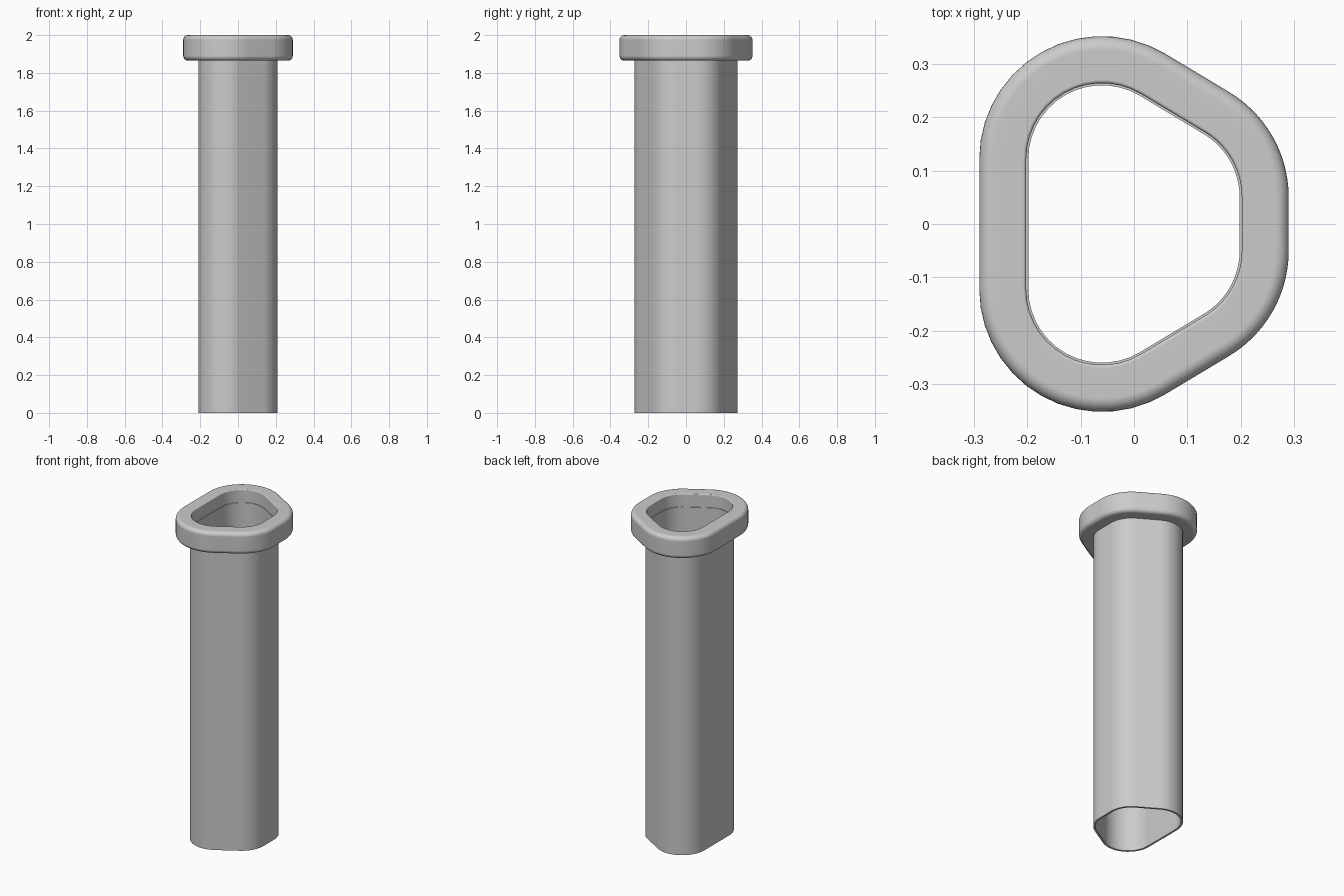
import bpy, bmesh, math

old = bpy.data.objects.get("Cube")
if old:
    bpy.data.objects.remove(old, do_unlink=True)

# Single grey material
grey = bpy.data.materials.new("plain_grey")
grey.use_nodes = True
colour = (0.6, 0.6, 0.6, 1)
grey.diffuse_color = colour
grey.node_tree.nodes["Principled BSDF"].inputs["Base Color"].default_value = colour

WIDE = (-0.06, 0.122)    # corner centres of the rounded trapezoid
NARROW = (0.06, 0.05)
SLANT = math.atan2(NARROW[0] - WIDE[0], WIDE[1] - NARROW[1])
STEPS = 14


def outline(radius):
    """Rounded trapezoid at the given distance from its corner centres."""
    half = []
    for (cx, cy), start, end in ((NARROW, 0, SLANT), (WIDE, SLANT, math.pi)):
        for i in range(STEPS + 1):
            a = start + (end - start) * i / STEPS
            half.append((cx + radius * math.cos(a), cy + radius * math.sin(a)))
    return half + [(x, -y) for x, y in reversed(half)]


def rounded(r, z, size, start, steps=6):
    """Quarter-round corner of a section, sweeping 90 degrees from start."""
    return [(r + size * math.cos(math.radians(start + 90 * i / steps)),
             z + size * math.sin(math.radians(start + 90 * i / steps)))
            for i in range(steps + 1)]


def sweep(name, section):
    """Carry a closed (radius, height) section around the outline."""
    bm = bmesh.new()
    rings = [[bm.verts.new((x, y, z)) for x, y in outline(r)] for r, z in section]
    for k, low in enumerate(rings):
        high = rings[(k + 1) % len(rings)]
        for i in range(len(low)):
            j = (i + 1) % len(low)
            bm.faces.new((low[i], low[j], high[j], high[i]))
    bmesh.ops.recalc_face_normals(bm, faces=bm.faces)
    mesh = bpy.data.meshes.new(name)
    bm.to_mesh(mesh)
    bm.free()
    mesh.materials.append(grey)
    obj = bpy.data.objects.new(name, mesh)
    bpy.context.collection.objects.link(obj)
    bpy.ops.object.select_all(action='DESELECT')
    obj.select_set(True)
    bpy.context.view_layer.objects.active = obj
    bpy.ops.object.shade_smooth_by_angle(angle=math.radians(35))
    weighted = obj.modifiers.new("weighted_normals", 'WEIGHTED_NORMAL')
    weighted.keep_sharp = True


# Long thin-walled sleeve, open at both ends
sweep("tube", [(0.138, 0), (0.15, 0), (0.15, 1.92), (0.138, 1.92)])

# Thick rounded collar around the top
BEVEL, LIP = 0.025, 0.006
sweep("collar",
      [(0.142, 1.865)]
      + rounded(0.23 - BEVEL, 1.865 + BEVEL, BEVEL, -90)
      + rounded(0.23 - BEVEL, 2 - BEVEL, BEVEL, 0)
      + rounded(0.142 + LIP, 2 - LIP, LIP, 90, 3))
